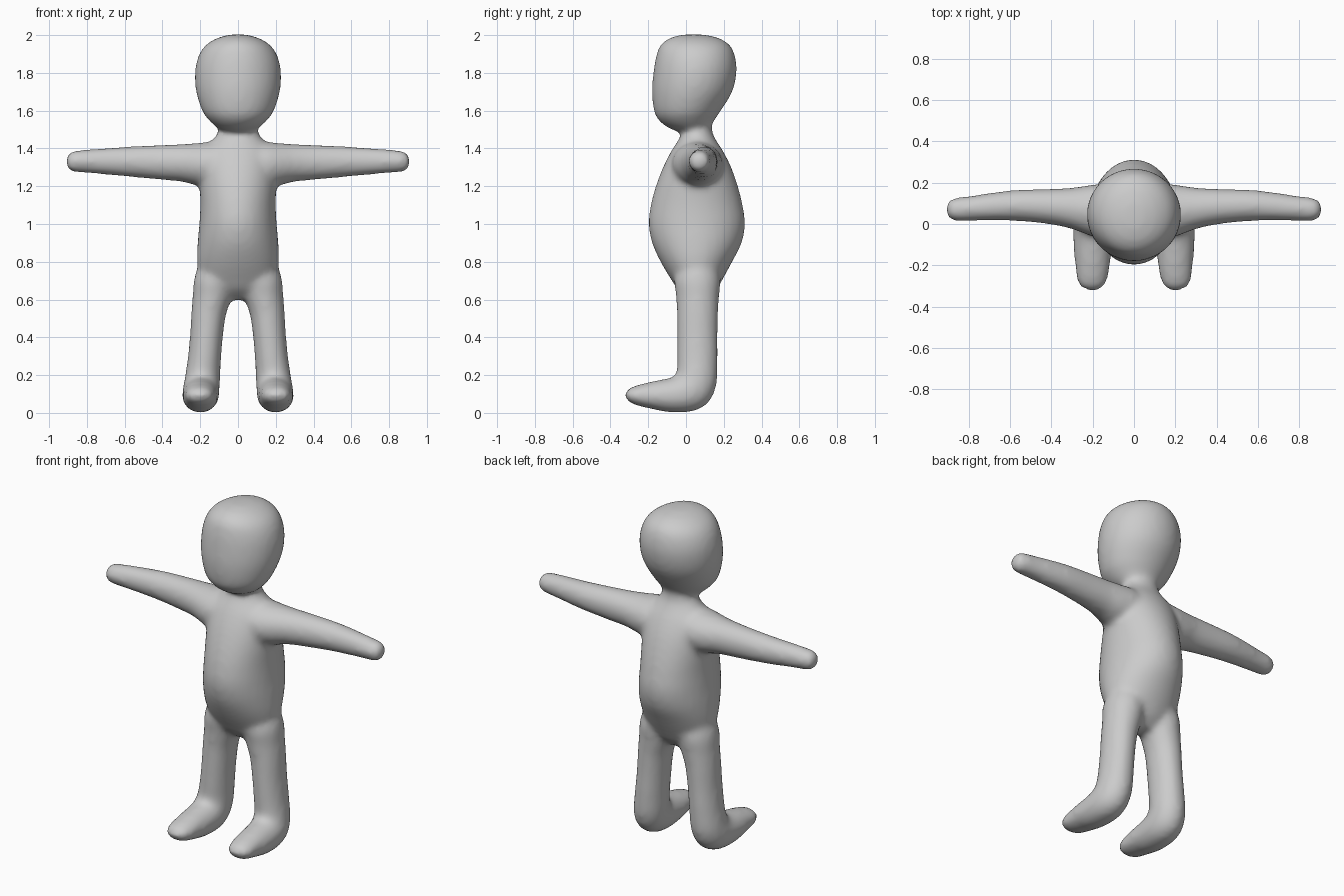
import bpy, bmesh, math
from mathutils import Vector

SIDES = 32
STEPS = 4  # in-between rings per key ring


def spline(p0, p1, p2, p3, t):
    """Catmull-Rom blend of four rows of numbers."""
    return [0.5 * (2 * b + (c - a) * t + (2 * a - 5 * b + 4 * c - d) * t * t
                   + (3 * b - a - 3 * c + d) * t ** 3)
            for a, b, c, d in zip(p0, p1, p2, p3)]


def refine(rows):
    out = []
    for i in range(len(rows) - 1):
        p0, p3 = rows[max(i - 1, 0)], rows[min(i + 2, len(rows) - 1)]
        out += [spline(p0, rows[i], rows[i + 1], p3, s / STEPS) for s in range(STEPS)]
    return out + [rows[-1]]


def loft(bm, rows, to_ring):
    """Closed tube; to_ring turns a row into (edge point, opposite point, side vector)."""
    rings = []
    for row in refine(rows):
        a, b, side = (Vector(v) for v in to_ring(row))
        mid, half = (a + b) / 2, (a - b) / 2
        rings.append([bm.verts.new(mid + half * math.cos(t) + side * math.sin(t))
                      for t in (2 * math.pi * k / SIDES for k in range(SIDES))])
    for r, s in zip(rings, rings[1:]):
        for k in range(SIDES):
            n = (k + 1) % SIDES
            bm.faces.new((r[k], r[n], s[n], s[k]))
    bm.faces.new(rings[0][::-1])
    bm.faces.new(rings[-1])


# Rows: z, front y, back y, half width
head = [
    (1.485, -0.03, 0.12, 0.06), (1.51, -0.095, 0.13, 0.11), (1.55, -0.145, 0.15, 0.155),
    (1.60, -0.17, 0.185, 0.19), (1.70, -0.18, 0.245, 0.222), (1.80, -0.173, 0.268, 0.228),
    (1.88, -0.16, 0.262, 0.213), (1.94, -0.14, 0.238, 0.178), (1.98, -0.095, 0.185, 0.12),
    (2.0, -0.03, 0.11, 0.055), (2.004, 0.03, 0.05, 0.01),
]
torso = [
    (0.60, 0.02, 0.11, 0.06), (0.65, -0.04, 0.16, 0.15), (0.70, -0.075, 0.19, 0.20),
    (0.80, -0.135, 0.245, 0.217), (0.90, -0.18, 0.295, 0.214), (1.0, -0.198, 0.313, 0.205),
    (1.1, -0.187, 0.30, 0.20), (1.2, -0.16, 0.275, 0.203), (1.3, -0.122, 0.24, 0.205),
    (1.38, -0.082, 0.20, 0.195), (1.43, -0.05, 0.168, 0.15), (1.47, -0.028, 0.145, 0.115),
    (1.51, -0.03, 0.138, 0.10), (1.58, -0.04, 0.13, 0.09),
]
# Rows: x, bottom z, top z, front y, back y
arm = [
    (0.0, 1.22, 1.43, -0.06, 0.18), (0.14, 1.20, 1.435, -0.075, 0.195),
    (0.22, 1.205, 1.428, -0.055, 0.188), (0.30, 1.224, 1.423, -0.025, 0.176),
    (0.42, 1.235, 1.418, 0.0, 0.17), (0.60, 1.252, 1.409, 0.016, 0.163),
    (0.80, 1.27, 1.394, 0.015, 0.135), (0.87, 1.276, 1.387, 0.015, 0.126),
    (0.897, 1.29, 1.372, 0.03, 0.112), (0.91, 1.31, 1.35, 0.05, 0.09),
]
# Rows: front y, z, back y, z, inner x, outer x
leg = [
    (0.0, 0.86, 0.13, 0.86, 0.02, 0.18), (-0.06, 0.72, 0.18, 0.72, 0.01, 0.23),
    (-0.053, 0.62, 0.176, 0.62, 0.03, 0.24), (-0.048, 0.52, 0.17, 0.52, 0.063, 0.248),
    (-0.048, 0.40, 0.168, 0.40, 0.08, 0.255), (-0.048, 0.28, 0.168, 0.27, 0.09, 0.268),
    (-0.05, 0.215, 0.16, 0.14, 0.095, 0.283), (-0.065, 0.193, 0.115, 0.05, 0.098, 0.292),
    (-0.10, 0.182, 0.035, 0.008, 0.10, 0.295), (-0.15, 0.173, -0.08, 0.002, 0.107, 0.293),
    (-0.21, 0.16, -0.18, 0.02, 0.115, 0.286), (-0.28, 0.14, -0.27, 0.042, 0.13, 0.276),
    (-0.31, 0.122, -0.307, 0.063, 0.15, 0.255), (-0.323, 0.1, -0.322, 0.083, 0.18, 0.22),
]

bm = bmesh.new()
for rows in (head, torso):
    loft(bm, rows, lambda r: ((0, r[1], r[0]), (0, r[2], r[0]), (r[3], 0, 0)))
for s in (-1, 1):
    loft(bm, arm, lambda r: ((s * r[0], (r[3] + r[4]) / 2, r[1]),
                             (s * r[0], (r[3] + r[4]) / 2, r[2]),
                             (0, (r[4] - r[3]) / 2, 0)))
    loft(bm, leg, lambda r: ((s * (r[4] + r[5]) / 2, r[0], r[1]),
                             (s * (r[4] + r[5]) / 2, r[2], r[3]),
                             ((r[5] - r[4]) / 2, 0, 0)))
bmesh.ops.recalc_face_normals(bm, faces=bm.faces[:])
mesh = bpy.data.meshes.new("body")
bm.to_mesh(mesh)
bm.free()

body = bpy.data.objects.new("body", mesh)
bpy.context.collection.objects.link(body)
grey = bpy.data.materials.new("plain grey")
grey.diffuse_color = (0.6, 0.6, 0.6, 1)
mesh.materials.append(grey)

# Fuse the parts into one skin and soften the joins
fuse = body.modifiers.new("fuse", 'REMESH')
fuse.mode = 'VOXEL'
fuse.voxel_size = 0.016
fuse.use_smooth_shade = True
soften = body.modifiers.new("soften", 'SMOOTH')
soften.factor = 0.5
soften.iterations = 10
